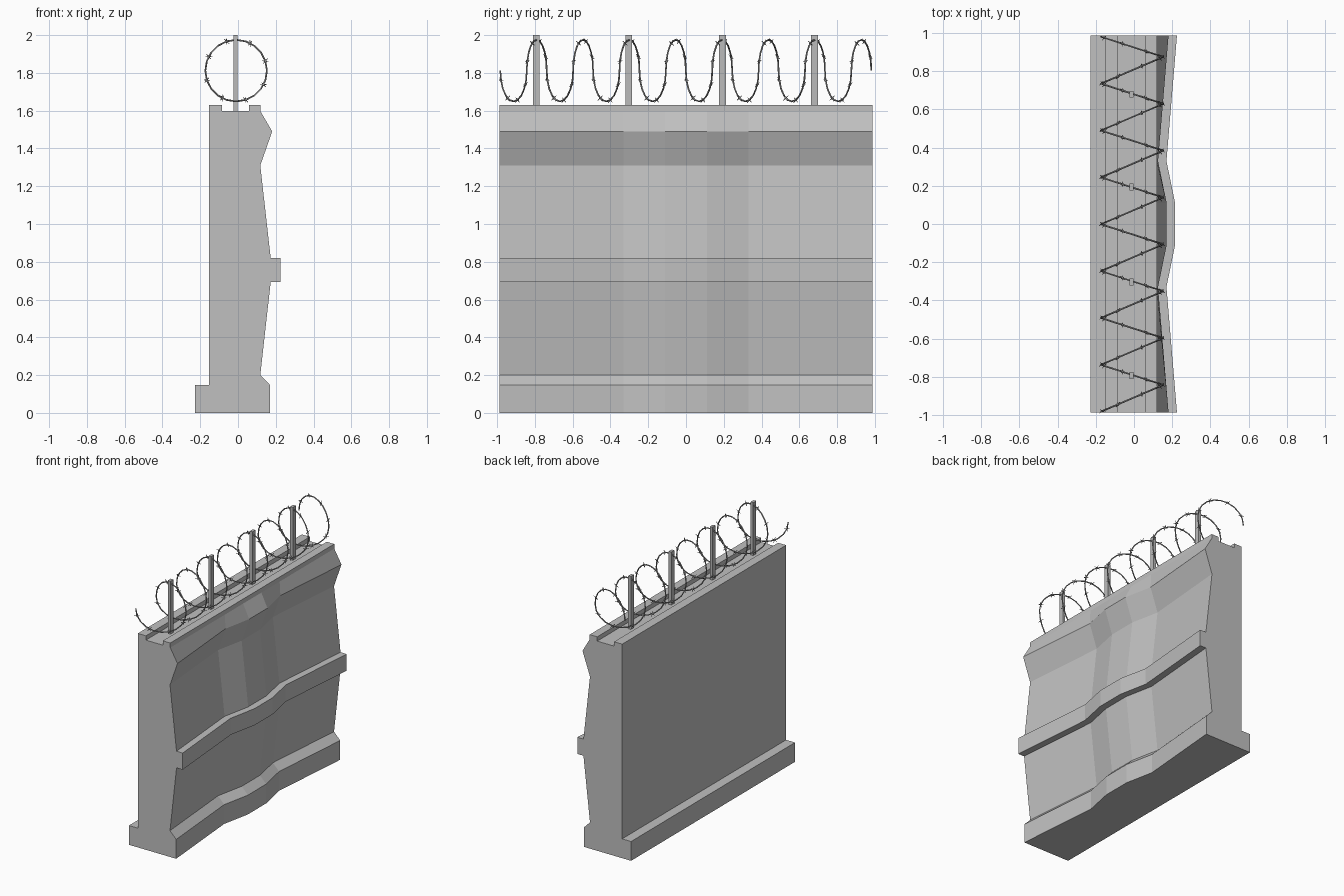
import bpy, bmesh, math
from mathutils import Vector

if "Cube" in bpy.data.objects:
    bpy.data.objects.remove(bpy.data.objects["Cube"])


def material(name, v):
    m = bpy.data.materials.new(name)
    m.diffuse_color = (v, v, v, 1)
    m.use_nodes = True
    m.node_tree.nodes["Principled BSDF"].inputs["Base Color"].default_value = m.diffuse_color
    return m


concrete = material("concrete grey", 0.53)
steel = material("post grey", 0.50)
wire_mat = material("wire grey", 0.35)


def add_mesh(name, bm, mat):
    bmesh.ops.recalc_face_normals(bm, faces=bm.faces)
    me = bpy.data.meshes.new(name)
    bm.to_mesh(me)
    bm.free()
    me.materials.append(mat)
    ob = bpy.data.objects.new(name, me)
    bpy.context.collection.objects.link(ob)
    return ob


# Wall: one cross-section swept along y, its front side waving in and out
HALF = 0.987
back_profile = [(0.12, 1.595), (0.12, 1.63), (0.057, 1.63), (0.057, 1.597),
                (-0.085, 1.597), (-0.085, 1.63), (-0.153, 1.63),
                (-0.153, 0.147), (-0.228, 0.147), (-0.228, 0)]
front_profile = [(0.17, 0), (0.17, 0.147), (0.118, 0.20), (0.173, 0.693),
                 (0.225, 0.693), (0.225, 0.82), (0.173, 0.82),
                 (0.118, 1.31), (0.181, 1.49)]
stations = [(-HALF, 0), (-0.33, -0.055), (-0.11, -0.01),
            (0.11, -0.01), (0.33, -0.055), (HALF, 0)]

bm = bmesh.new()
rings = []
for y, dx in stations:
    pts = [(x + dx, z) for x, z in front_profile] + back_profile
    rings.append([bm.verts.new((x, y, z)) for x, z in pts])
n = len(rings[0])
for a, b in zip(rings, rings[1:]):
    for i in range(n):
        j = (i + 1) % n
        bm.faces.new((a[i], a[j], b[j], b[i]))
bm.faces.new(rings[0])
bm.faces.new(rings[-1])
add_mesh("concrete_wall", bm, concrete)

# Posts standing in the groove
for k, y in enumerate((-0.793, -0.303, 0.193, 0.68)):
    bm = bmesh.new()
    bmesh.ops.create_cube(bm, size=1)
    for v in bm.verts:
        v.co = Vector((-0.013 + v.co.x * 0.022, y + v.co.y * 0.036,
                       1.795 + v.co.z * 0.41))
    add_mesh(f"wire_post_{k + 1}", bm, steel)

# Barbed wire coil: tilted loops, y moves evenly with x on each half turn
TURNS, PITCH, R = 8, 0.2455, 0.163


def coil(t):
    turn, f = divmod(t, 1)
    x = -math.cos(math.tau * f)
    u = (x + 1) / 2
    y = 0.14 * u if f < 0.5 else 0.14 + (PITCH - 0.14) * (1 - u)
    return Vector((-0.01 + R * x, -0.983 + turn * PITCH + y,
                   1.812 - R * math.sin(math.tau * f)))


def add_wire(name, splines, depth):
    cu = bpy.data.curves.new(name, 'CURVE')
    cu.dimensions = '3D'
    cu.bevel_depth = depth
    cu.bevel_resolution = 1
    cu.use_fill_caps = True
    for pts in splines:
        sp = cu.splines.new('POLY')
        sp.points.add(len(pts) - 1)
        for p, (co, r) in zip(sp.points, pts):
            p.co = (*co, 1)
            p.radius = r
    cu.materials.append(wire_mat)
    ob = bpy.data.objects.new(name, cu)
    bpy.context.collection.objects.link(ob)
    bpy.ops.object.select_all(action='DESELECT')
    ob.select_set(True)
    bpy.context.view_layer.objects.active = ob
    bpy.ops.object.convert(target='MESH')


SEG = 20
add_wire("wire_coil", [[(coil(i / SEG), 1) for i in range(TURNS * SEG + 1)]], 0.0045)

# Barbs: two crossed spikes at each knot, plus a short thick knot
barbs = []
for i in range(TURNS * 8):
    t = (i + 0.4) / 8
    p = coil(t)
    tan = (coil(t + 0.01) - coil(t - 0.01)).normalized()
    out = (p - Vector((-0.01, p.y, 1.812))).normalized()
    side = tan.cross(out).normalized()
    for d in (out + tan * 0.7 + side * 0.4, out - tan * 0.5 - side * 0.7):
        d = d.normalized() * 0.021
        barbs.append([(p - d, 0.25), (p, 1), (p + d, 0.25)])
    barbs.append([(p - tan * 0.006, 1.8), (p + tan * 0.006, 1.8)])
add_wire("wire_barbs", barbs, 0.0035)
